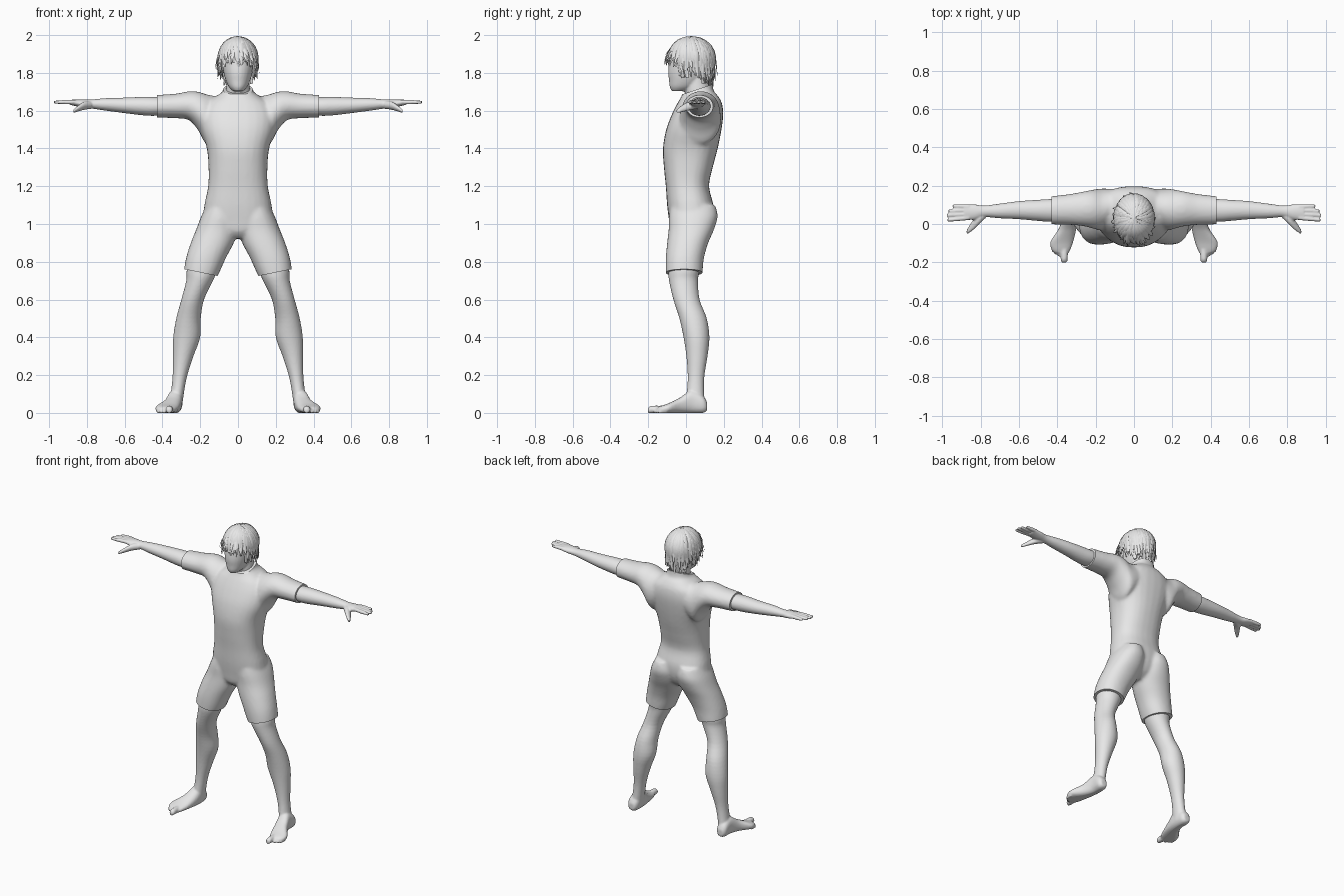
import bpy, bmesh, math, random
from mathutils import Vector

if "Cube" in bpy.data.objects:
    bpy.data.objects.remove(bpy.data.objects["Cube"])
random.seed(4)

grey = bpy.data.materials.new("plain grey")
grey.use_nodes = True
colour = (0.8, 0.8, 0.8, 1)
grey.diffuse_color = colour
grey.node_tree.nodes["Principled BSDF"].inputs["Base Color"].default_value = colour


def skin_rings(bm, rings):
    """Bridge a list of equal point rings into a closed tube."""
    loops = [[bm.verts.new(p) for p in ring] for ring in rings]
    count = len(loops[0])
    for low, high in zip(loops, loops[1:]):
        for i in range(count):
            j = (i + 1) % count
            bm.faces.new((low[i], low[j], high[j], high[i]))
    bm.faces.new(loops[0][::-1])
    bm.faces.new(loops[-1])


def spline(rows, steps=4):
    """Smoothly interpolate section rows."""
    result = []
    for i in range(len(rows) - 1):
        quad = rows[max(i - 1, 0)], rows[i], rows[i + 1], rows[min(i + 2, len(rows) - 1)]
        for s in range(steps):
            t = s / steps
            result.append([b + (c - a) * t / 2 + (a - 2.5 * b + 2 * c - d / 2) * t * t
                           + (1.5 * (b - c) + (d - a) / 2) * t ** 3
                           for a, b, c, d in zip(*quad)])
    return result + [list(rows[-1])]


def loft(bm, axis, rows, side=1, power=1.0, count=28):
    """Each row: place on the axis, then low and high on the other two axes."""
    rings = []
    for place, a_low, a_high, b_low, b_high in spline(rows):
        ring = []
        for k in range(count):
            angle = math.tau * k / count
            c, s = math.cos(angle), math.sin(angle)
            c, s = math.copysign(abs(c) ** power, c), math.copysign(abs(s) ** power, s)
            p = [(a_low + a_high + (a_high - a_low) * c) / 2,
                 (b_low + b_high + (b_high - b_low) * s) / 2]
            p.insert(axis, place)
            ring.append((p[0] * side, p[1], p[2]))
        rings.append(ring)
    skin_rings(bm, rings)


def centred(rows):
    """Rows given as height, half width, front, back."""
    return [(z, -w, w, front, back) for z, w, front, back in rows]


def make_object(name, bm):
    bmesh.ops.recalc_face_normals(bm, faces=bm.faces)
    mesh = bpy.data.meshes.new(name)
    bm.to_mesh(mesh)
    bm.free()
    mesh.materials.append(grey)
    ob = bpy.data.objects.new(name, mesh)
    bpy.context.collection.objects.link(ob)
    return ob


def shade(ob, degrees=45):
    bpy.ops.object.select_all(action="DESELECT")
    ob.select_set(True)
    bpy.context.view_layer.objects.active = ob
    bpy.ops.object.shade_smooth_by_angle(angle=math.radians(degrees))


def fuse(name, bm, voxel, passes, cuts=()):
    """Melt overlapping lofts into one skin, then trim it with planes."""
    ob = make_object(name, bm)
    remesh = ob.modifiers.new("fuse", "REMESH")
    remesh.mode, remesh.voxel_size = "VOXEL", voxel
    soft = ob.modifiers.new("soften", "SMOOTH")
    soft.factor, soft.iterations = 0.5, passes
    mesh = bpy.data.meshes.new_from_object(ob.evaluated_get(bpy.context.evaluated_depsgraph_get()))
    ob.modifiers.clear()
    trimmed = bmesh.new()
    trimmed.from_mesh(mesh)
    for point, normal in cuts:
        cut = bmesh.ops.bisect_plane(trimmed, geom=trimmed.verts[:] + trimmed.edges[:] + trimmed.faces[:],
                                     plane_co=point, plane_no=normal, clear_outer=True)
        rim = [e for e in cut["geom_cut"] if isinstance(e, bmesh.types.BMEdge)]
        bmesh.ops.edgeloop_fill(trimmed, edges=rim)
    trimmed.to_mesh(ob.data)
    trimmed.free()
    bpy.data.meshes.remove(mesh)
    shade(ob)
    return ob


# Short-sleeved, short-legged suit
suit = bmesh.new()
loft(suit, 2, centred([
    (.925, .04, -.05, .06), (.96, .12, -.08, .11), (1.02, .18, -.09, .14), (1.1, .178, -.1, .145),
    (1.2, .158, -.107, .122), (1.3, .156, -.117, .142), (1.4, .165, -.122, .168),
    (1.5, .195, -.105, .188), (1.58, .2, -.075, .197), (1.64, .17, -.045, .19),
    (1.68, .11, -.022, .168), (1.71, .078, -.015, .145), (1.8, .074, -.01, .14)]), power=.85)
for side in (1, -1):
    loft(suit, 0, [(.08, .03, .18, 1.5, 1.67), (.16, -.03, .185, 1.42, 1.685), (.21, -.025, .18, 1.495, 1.7),
                   (.26, -.012, .17, 1.55, 1.702), (.33, -.005, .157, 1.56, 1.69),
                   (.43, -.002, .145, 1.563, 1.683), (.48, .0, .14, 1.565, 1.68)], side)
    loft(suit, 2, [(.64, .15, .29, -.1, .075), (.74, .1, .287, -.107, .087), (.82, .064, .275, -.107, .095),
                   (.9, .022, .25, -.1, .118), (.97, .0, .222, -.092, .148),
                   (1.04, .0, .195, -.09, .168), (1.1, .02, .165, -.08, .155)], side, power=.92)
hems = [((.28 * s, 0, .76), (.035 * s, 0, -.17)) for s in (1, -1)]
cuffs = [((.43 * s, 0, 0), (s, 0, 0)) for s in (1, -1)]
collar = [((0, -.01, 1.69), (0, -.33, 1))]
fuse("suit", suit, .01, 5, hems + cuffs + collar)

# Arms with hands
for label, side in (("left", 1), ("right", -1)):
    arm = bmesh.new()
    loft(arm, 0, [(.3, .02, .13, 1.58, 1.67), (.43, .012, .13, 1.573, 1.672), (.5, .016, .126, 1.575, 1.673),
                  (.6, .025, .119, 1.587, 1.669), (.7, .03, .106, 1.6, 1.666), (.78, .036, .096, 1.612, 1.659),
                  (.83, .022, .102, 1.618, 1.66), (.885, .022, .104, 1.63, 1.658)], side)
    for start, end, tip in ((.033, .02, .972), (.052, .045, .975), (.071, .068, .967), (.09, .094, .945)):
        loft(arm, 0, [(x, y - r, y + r, 1.645 - r, 1.645 + r) for x, y, r in
                      ((.86, start, .012), ((.86 + tip) / 2, (start + end) / 2, .0115), (tip, end, .008))],
             side, count=12)
    loft(arm, 0, [(.775, .03, .08, 1.61, 1.65), (.81, -.005, .06, 1.605, 1.65),
                  (.84, -.033, .02, 1.597, 1.632), (.872, -.055, -.03, 1.587, 1.607)], side, count=14)
    fuse(label + "_arm", arm, .005, 3)

# Legs with feet
for label, side in (("left", 1), ("right", -1)):
    leg = bmesh.new()
    loft(leg, 2, [(.82, .09, .262, -.09, .075), (.75, .112, .272, -.093, .07), (.7, .132, .274, -.09, .064),
                  (.6, .18, .3, -.067, .072), (.5, .197, .327, -.035, .11), (.4, .2, .343, -.013, .124),
                  (.3, .236, .345, .002, .114), (.2, .268, .346, .009, .098),
                  (.12, .284, .354, .005, .095), (.03, .296, .37, -.01, .1)], side)
    loft(leg, 1, [(.112, .315, .355, .012, .055), (.09, .3, .37, .0, .09), (.03, .294, .374, -.002, .12),
                  (-.03, .302, .395, -.002, .082), (-.09, .316, .435, -.002, .052),
                  (-.13, .33, .432, -.002, .038), (-.15, .34, .415, .0, .03)], side, power=.85)
    for x, end, r in ((.364, -.202, .019), (.391, -.168, .012), (.408, -.158, .011), (.422, -.145, .01)):
        loft(leg, 1, [(y, x - w, x + w, -.002, 2 * w) for y, w in
                      ((-.1, r), (end + .02, r), (end, r * .6))], side, count=12)
    ob = fuse(label + "_leg", leg, .006, 3)
    for v in ob.data.vertices:
        v.co.z = max(v.co.z, 0)

# Neck and head
head = bmesh.new()
loft(head, 2, centred([(1.62, .068, .005, .14), (1.7, .064, -.005, .132), (1.76, .06, .0, .12), (1.82, .06, .0, .12)]))
loft(head, 2, centred([
    (1.703, .025, -.075, .0), (1.725, .048, -.086, .05), (1.76, .065, -.09, .09), (1.8, .076, -.094, .115),
    (1.85, .084, -.09, .13), (1.9, .085, -.085, .135), (1.95, .07, -.065, .115), (1.98, .035, -.03, .08)]), power=.95)
fuse("head", head, .006, 4)

# Hair: a cap under swirling, tapered locks
middle, size = Vector((0, .03, 1.87)), Vector((.104, .125, .122))
hair = bmesh.new()
bmesh.ops.create_uvsphere(hair, u_segments=32, v_segments=20, radius=1)
for v in hair.verts:
    v.co = middle + Vector([a * b * .96 for a, b in zip(v.co, size)])
hidden = [v for v in hair.verts if v.co.z < (1.875 if v.co.y < .02 else 1.8)]
bmesh.ops.delete(hair, geom=hidden, context="VERTS")


def lock(bm, angle, begin, end, width, flick):
    """A flat lock sliding down the skull, with a pointed flicked tip."""
    rings, steps = [], 9
    swirl = random.uniform(-.1, .35)
    for i in range(steps + 1):
        u = i / steps
        turn = angle + swirl * (u - .6)
        fall = begin + (middle.z + size.z - end) / size.z * u * 1.3
        polar = min(fall, math.pi / 2)
        drop = (u * u if fall > math.pi / 2 else 0)
        out = Vector((math.cos(turn), math.sin(turn), 0))
        around = Vector((-out.y, out.x, 0))
        spread = math.sin(polar) + flick * max(u - .65, 0) * 8
        z = middle.z + size.z * math.cos(polar)
        if drop:
            z -= (fall - math.pi / 2) * size.z
            spread -= (fall - math.pi / 2) * .2
        z = max(z, end)
        centre = Vector((out.x * size.x * spread, middle.y + out.y * size.y * spread, z))
        normal = (out * math.sin(polar) + Vector((0, 0, math.cos(polar)))).normalized()
        w = width * (min(1, .35 + 2 * u) * (1 - u ** 3) + .02)
        rings.append([centre + around * (w * math.cos(k * math.tau / 6))
                      + normal * (w * .4 * math.sin(k * math.tau / 6)) for k in range(6)])
    skin_rings(bm, rings)


locks = 150
for n in range(locks):
    angle = math.tau * n / locks * 3 + random.uniform(-.1, .1)
    facing = math.sin(angle)
    if facing < -.55:
        end = random.uniform(1.82, 1.875)
    else:
        end = 1.79 - .06 * max(facing, 0) + random.uniform(-.02, .05)
    lock(hair, angle, random.uniform(.02, .6), end, random.uniform(.011, .018), random.uniform(-.02, .1))
shade(make_object("hair", hair), 40)
